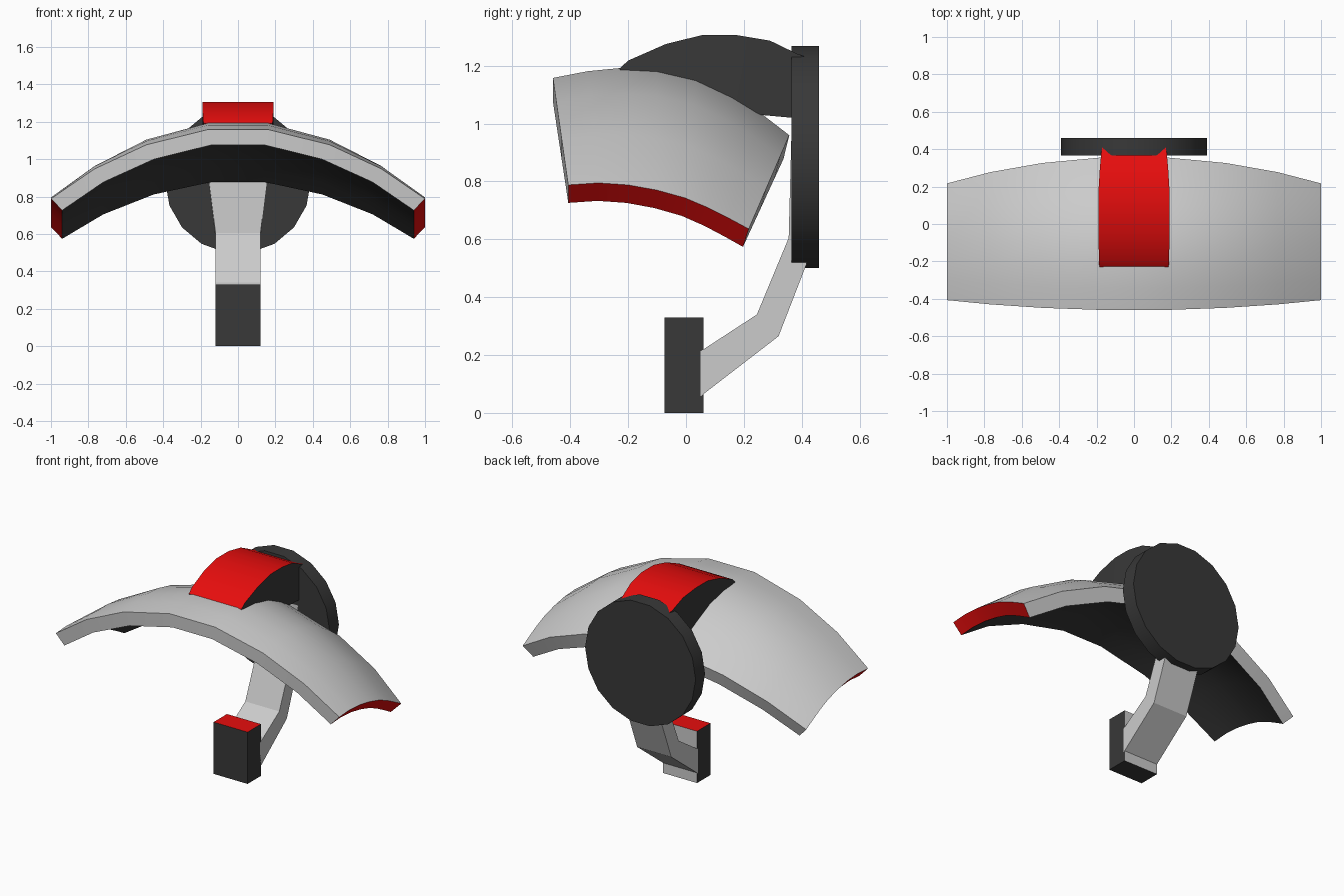
import bpy, bmesh, math
from mathutils import Matrix

if "Cube" in bpy.data.objects:
    bpy.data.objects.remove(bpy.data.objects["Cube"])


def material(name, rgb):
    m = bpy.data.materials.new(name)
    m.diffuse_color = (*rgb, 1)
    m.use_nodes = True
    m.node_tree.nodes["Principled BSDF"].inputs["Base Color"].default_value = m.diffuse_color
    return m


GREY = material("grey", (0.8, 0.8, 0.8))
DARK = material("dark", (0.04, 0.04, 0.04))
RED = material("red", (0.8, 0.004, 0.004))


def finish(bm, name, smooth=False):
    bmesh.ops.recalc_face_normals(bm, faces=bm.faces[:])
    me = bpy.data.meshes.new(name)
    bm.to_mesh(me)
    bm.free()
    for m in (GREY, DARK, RED):
        me.materials.append(m)
    ob = bpy.data.objects.new(name, me)
    bpy.context.collection.objects.link(ob)
    if smooth:
        bpy.ops.object.select_all(action='DESELECT')
        bpy.context.view_layer.objects.active = ob
        ob.select_set(True)
        bpy.ops.object.shade_smooth_by_angle(angle=math.radians(30))
    return ob


# Curved shell: blend from the centre profile to the end profile (y, z)
centre = [(-.46, 1.158), (-.341, 1.181), (-.22, 1.193), (-.1, 1.188),
          (.034, 1.157), (.159, 1.098), (.262, 1.033), (.357, .96)]
end = [(-.407, .788), (-.303, .795), (-.2, .788), (-.1, .77),
       (-.003, .743), (.077, .709), (.15, .672), (.217, .636)]
columns = [(.16, .14, 0), (.49, .45, .22), (.768, .72, .57), (1, .94, 1)]
columns = [(-a, -b, t) for a, b, t in reversed(columns)] + columns

bm = bmesh.new()
outer, inner = [], []
for xo, xi, t in columns:
    o, n = [], []
    for i, ((y0, z0), (y1, z1)) in enumerate(zip(centre, end)):
        y, z = y0 + (y1 - y0) * t, z0 + (z1 - z0) * t
        o.append(bm.verts.new((xo, y, z)))
        n.append(bm.verts.new((xi, y - .02 * i / 7, z - .082 + .02 * t)))
    outer.append(o)
    inner.append(n)
rows, cols = len(centre), len(columns)
for c in range(cols - 1):
    for r in range(rows - 1):
        for grid, mat in ((outer, 0), (inner, 1)):
            f = bm.faces.new((grid[c][r], grid[c + 1][r], grid[c + 1][r + 1], grid[c][r + 1]))
            f.material_index = mat
    for r in (0, rows - 1):
        bm.faces.new((outer[c][r], outer[c + 1][r], inner[c + 1][r], inner[c][r]))
for c in (0, cols - 1):
    for r in range(rows - 1):
        f = bm.faces.new((outer[c][r], outer[c][r + 1], inner[c][r + 1], inner[c][r]))
        f.material_index = 2
finish(bm, "curved_shell", True)


def strip(name, sections, mats, smooth=False):
    """Loft of rectangles: (half width, (y, z) upper edge, (y, z) lower edge)."""
    bm = bmesh.new()
    loops = [[bm.verts.new((x, *p)) for x, p in ((-w, a), (w, a), (w, b), (-w, b))]
             for w, a, b in sections]
    for p, q in zip(loops, loops[1:]):
        for k in range(4):
            f = bm.faces.new((p[k], p[(k + 1) % 4], q[(k + 1) % 4], q[k]))
            f.material_index = mats[k]
    for cap in (loops[0], loops[-1]):
        bm.faces.new(cap).material_index = mats[1]
    return finish(bm, name, smooth)


# Red-topped strap bridging the shell and the disc
strip("top_strap", [
    (.185, (-.23, 1.19), (-.21, 1.16)),
    (.187, (-.2, 1.218), (-.18, 1.16)),
    (.19, (-.07, 1.275), (-.07, 1.15)),
    (.19, (.055, 1.306), (.04, 1.12)),
    (.19, (.176, 1.306), (.15, 1.075)),
    (.183, (.29, 1.287), (.26, 1.03)),
    (.175, (.383, 1.242), (.37, 1.02)),
    (.17, (.41, 1.232), (.4, 1.02))], (2, 1, 1, 1), True)

# Bent support arm
strip("support_arm", [
    (.12, (.05, .213), (.05, .057)),
    (.12, (.245, .34), (.32, .265)),
    (.12, (.355, .605), (.417, .515)),
    (.172, (.366, 1.02), (.42, 1.02))], (0, 0, 0, 0))

# Back disc
bm = bmesh.new()
bmesh.ops.create_cone(bm, cap_ends=True, segments=18, radius1=.39, radius2=.39, depth=.095,
                      matrix=Matrix.Translation((0, .4125, .885)) @ Matrix.Rotation(math.pi / 2, 4, 'X')
                      @ Matrix.Rotation(math.pi / 2, 4, 'Z'))
for f in bm.faces:
    f.material_index = 1
finish(bm, "back_disc", True)

# Lower block: red top, grey back, dark elsewhere
bm = bmesh.new()
bmesh.ops.create_cube(bm, size=1, matrix=Matrix.Translation((0, -.0075, .165))
                      @ Matrix.Diagonal((.24, .135, .33, 1)))
for f in bm.faces:
    f.material_index = 2 if f.normal.z > .5 else 0 if f.normal.y > .5 else 1
finish(bm, "lower_block")
